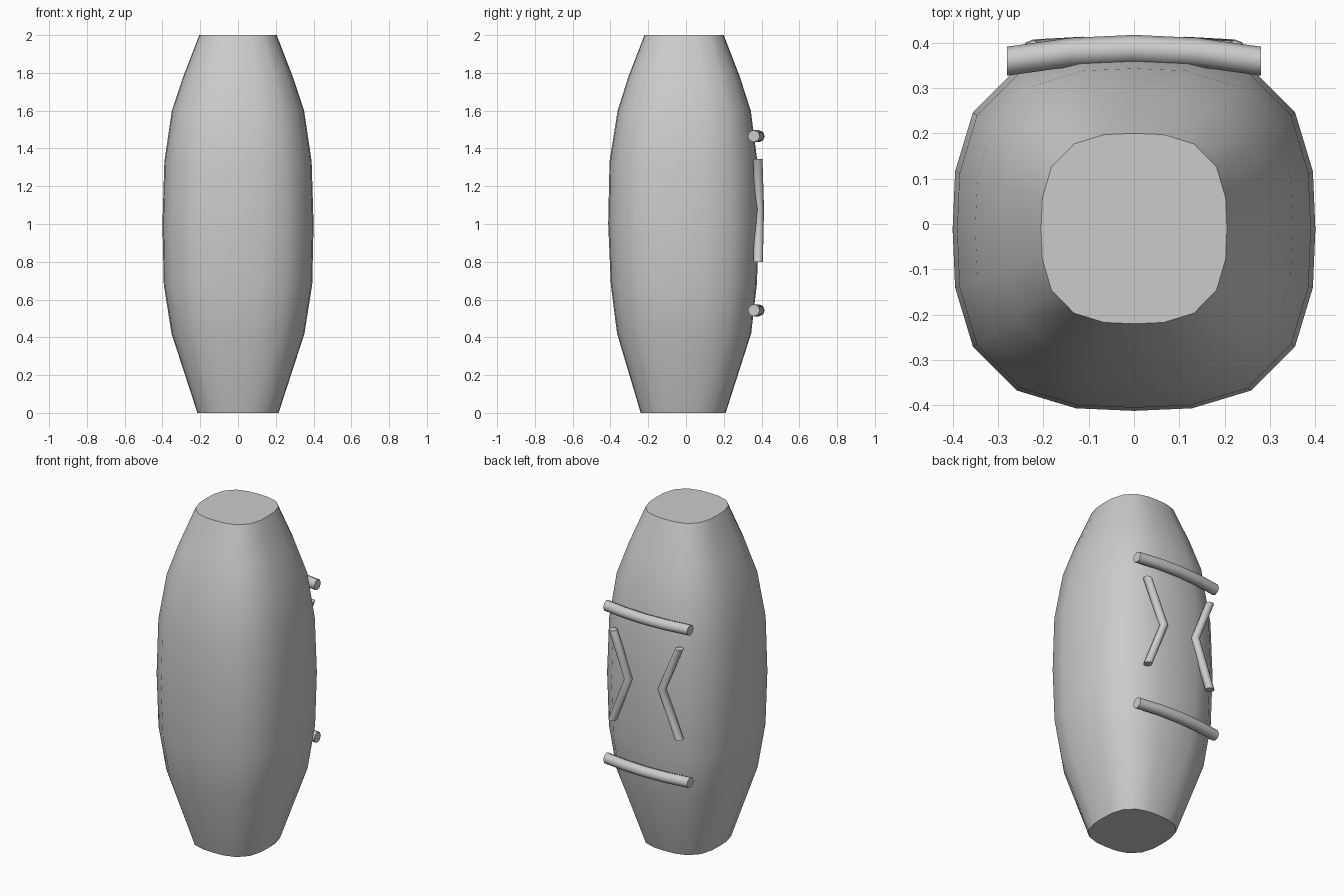
import bpy, bmesh, math
from mathutils import Vector

if "Cube" in bpy.data.objects:
    bpy.data.objects.remove(bpy.data.objects["Cube"])


def loft(name, rings, angle=40):
    """Skin a stack of equal-sized rings, cap both ends, shade smooth."""
    bm = bmesh.new()
    loops = [[bm.verts.new(p) for p in r] for r in rings]
    n = len(loops[0])
    for a, b in zip(loops, loops[1:]):
        for i in range(n):
            j = (i + 1) % n
            bm.faces.new((a[i], a[j], b[j], b[i]))
    bm.faces.new(loops[0])
    bm.faces.new(loops[-1])
    bmesh.ops.recalc_face_normals(bm, faces=bm.faces)
    me = bpy.data.meshes.new(name)
    bm.to_mesh(me)
    bm.free()
    ob = bpy.data.objects.new(name, me)
    bpy.context.collection.objects.link(ob)
    bpy.ops.object.select_all(action='DESELECT')
    ob.select_set(True)
    bpy.context.view_layer.objects.active = ob
    bpy.ops.object.shade_smooth_by_angle(angle=math.radians(angle))
    return ob


def body_ring(z, hx, y0, y1, power=2.85, n=20):
    """Rounded-square cross-section."""
    pts = []
    for i in range(n):
        t = 2 * math.pi * i / n
        c, s = math.cos(t), math.sin(t)
        k = (abs(c) ** power + abs(s) ** power) ** (-1 / power)
        pts.append((hx * c * k, (y0 + y1) / 2 + (y1 - y0) / 2 * s * k, z))
    return pts


def tube(name, path, r, frame, n=8):
    """Round bar along a path; each ring lies in the plane given by frame."""
    rings = []
    for p in path:
        u, v = frame
        rings.append([Vector(p) + r * (u * math.cos(2 * math.pi * i / n)
                                       + v * math.sin(2 * math.pi * i / n))
                      for i in range(n)])
    return loft(name, rings, 50)


# Barrel-shaped body: z, half width, back and front depth
profile = [(0, 0.215, -0.24, 0.21), (0.42, 0.352, -0.365, 0.345),
           (0.68, 0.393, -0.398, 0.375), (1.0, 0.4, -0.412, 0.388),
           (1.33, 0.39, -0.405, 0.378), (1.6, 0.35, -0.362, 0.343),
           (1.78, 0.29, -0.305, 0.285), (2.0, 0.205, -0.22, 0.2)]
loft("body", [body_ring(*p) for p in profile])

X, Y, Z = Vector((1, 0, 0)), Vector((0, 1, 0)), Vector((0, 0, 1))

# Bowed crossbars on the back
for label, z in (("upper", 1.465), ("lower", 0.543)):
    path = [(x, 0.385 - 0.026 * (x / 0.28) ** 2, z)
            for x in (-0.28, -0.14, 0, 0.14, 0.28)]
    tube(label + "_crossbar", path, 0.032, (Y, Z))

# Bent side grips, points facing inward
for label, s in (("left", -1), ("right", 1)):
    path = [(s * 0.222, 0.38, 1.345), (s * 0.112, 0.388, 1.08),
            (s * 0.222, 0.382, 0.8)]
    tube(label + "_bent_grip", path, 0.025, (X, Y))
